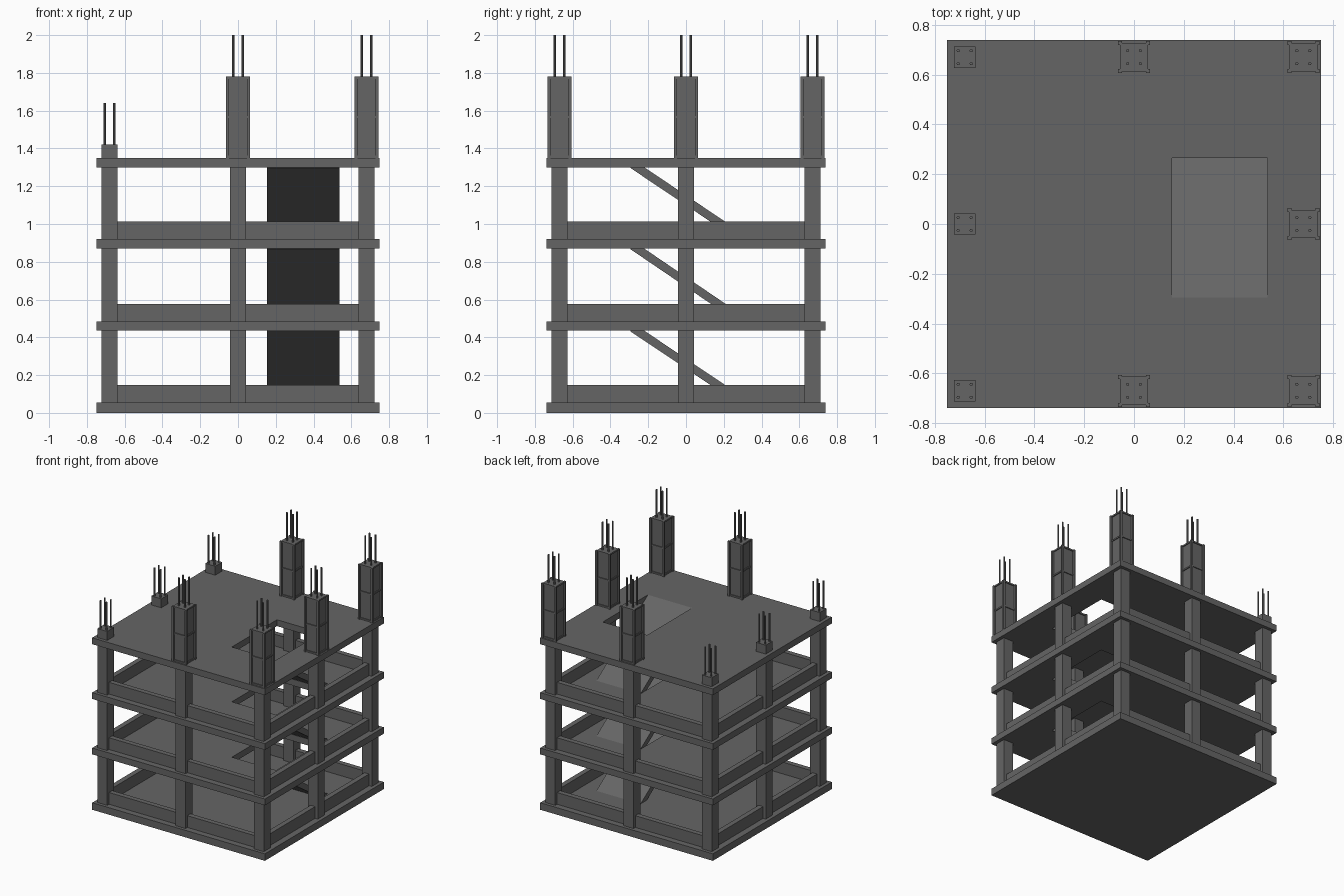
import bpy, bmesh
from mathutils import Matrix, Vector

default = bpy.data.objects.get("Cube")
if default:
    bpy.data.objects.remove(default, do_unlink=True)


def material(name, grey):
    m = bpy.data.materials.new(name)
    m.use_nodes = True
    m.diffuse_color = (grey, grey, grey, 1)
    node = next(n for n in m.node_tree.nodes if n.type == 'BSDF_PRINCIPLED')
    node.inputs["Base Color"].default_value = (grey, grey, grey, 1)
    return m


concrete = material("concrete grey", 0.13)


def finish(name, bm):
    bmesh.ops.recalc_face_normals(bm, faces=bm.faces)
    mesh = bpy.data.meshes.new(name)
    bm.to_mesh(mesh)
    bm.free()
    mesh.materials.append(concrete)
    ob = bpy.data.objects.new(name, mesh)
    bpy.context.collection.objects.link(ob)
    return ob


def add_box(bm, x0, x1, y0, y1, z0, z1):
    size = Vector((x1 - x0, y1 - y0, z1 - z0))
    mid = Vector((x0 + x1, y0 + y1, z0 + z1)) / 2
    bmesh.ops.create_cube(bm, size=1, matrix=Matrix.Translation(mid) @ Matrix.Diagonal(size).to_4x4())


def add_block(bm, x, y, hx, hy, z0, z1):
    add_box(bm, x - hx, x + hx, y - hy, y + hy, z0, z1)


def add_prism(bm, outline, x0, x1):
    """Extrude a (y, z) outline along x."""
    face = bm.faces.new([bm.verts.new((x0, y, z)) for y, z in outline])
    out = bmesh.ops.extrude_face_region(bm, geom=[face])
    moved = [v for v in out["geom"] if isinstance(v, bmesh.types.BMVert)]
    bmesh.ops.translate(bm, verts=moved, vec=(x1 - x0, 0, 0))


# Main dimensions
SX, SY = 0.75, 0.738                    # slab half sizes
GX, GY, COL = 0.68, 0.67, 0.043         # column grid and column half width
HX0, HX1, HY0, HY1 = 0.153, 0.537, -0.295, 0.265   # stair opening
TOPS = [0.055, 0.485, 0.92, 1.35]
THICK = 0.05
grid = [(x, y) for x in (-GX, 0, GX) for y in (-GY, 0, GY) if (x, y) != (0, 0)]

# Floor slabs: ground slab is solid, upper ones have a stair opening
bm = bmesh.new()
add_box(bm, -SX, SX, -SY, SY, 0, TOPS[0])
finish("ground_slab", bm)

for i, top in enumerate(TOPS[1:], 1):
    bm = bmesh.new()
    loops = []
    for z in (top - THICK, top):
        for x0, x1, y0, y1 in ((-SX, SX, -SY, SY), (HX0, HX1, HY0, HY1)):
            loops.append([bm.verts.new((x, y, z)) for x, y in
                          ((x0, y0), (x1, y0), (x1, y1), (x0, y1))])
    low_out, low_in, up_out, up_in = loops
    for a, b in ((low_out, low_in), (up_out, up_in), (low_out, up_out), (low_in, up_in)):
        for k in range(4):
            n = (k + 1) % 4
            bm.faces.new((a[k], a[n], b[n], b[k]))
    finish(f"floor_slab_{i}", bm)

for i, (low, high) in enumerate(zip(TOPS, TOPS[1:]), 1):
    # Columns of this storey
    bm = bmesh.new()
    for x, y in grid:
        add_block(bm, x, y, COL, COL, low, high - THICK)
    finish(f"columns_{i}", bm)

    # Low walls between the columns
    bm = bmesh.new()
    for s in (-1, 1):
        for t in (-1, 1):
            add_block(bm, t * GX / 2, s * GY, GX / 2 - COL, 0.02, low, low + 0.092)
            add_block(bm, s * GX, t * GY / 2, 0.02, GY / 2 - COL, low, low + 0.092)
    finish(f"low_walls_{i}", bm)

    # Sloping stair ramp, flush with the floor above
    bm = bmesh.new()
    add_prism(bm, [(HY0, high), (0.345, low), (0.268, low), (HY0, high - 0.053)], HX0, HX1)
    finish(f"stair_ramp_{i}", bm)

# Column stubs or boxed formwork on the roof, with reinforcing bars
roof = TOPS[-1]
stubs, forms, bars = bmesh.new(), bmesh.new(), bmesh.new()
for x, y in grid:
    tall = x >= 0 and not (x < 0)
    if tall:
        add_block(forms, x, y, 0.05, 0.05, roof, 1.775)
        for z in (roof, 1.561, 1.768):
            add_block(forms, x, y, 0.057, 0.057, z, z + 0.012)
        for sx in (-1, 1):
            for sy in (-1, 1):
                add_block(forms, x + sx * 0.056, y + sy * 0.056, 0.008, 0.008, roof, 1.78)
    else:
        add_block(stubs, x, y, COL, COL, roof, 1.42)
    z0, z1 = (1.77, 2.0) if tall else (1.41, 1.64)
    for sx in (-1, 1):
        for sy in (-1, 1):
            place = Matrix.Translation((x + sx * 0.026, y + sy * 0.026, (z0 + z1) / 2))
            bmesh.ops.create_cone(bars, cap_ends=True, segments=8, radius1=0.0065,
                                  radius2=0.0065, depth=z1 - z0, matrix=place)
finish("column_stubs", stubs)
finish("column_formwork", forms)
finish("reinforcing_bars", bars)
